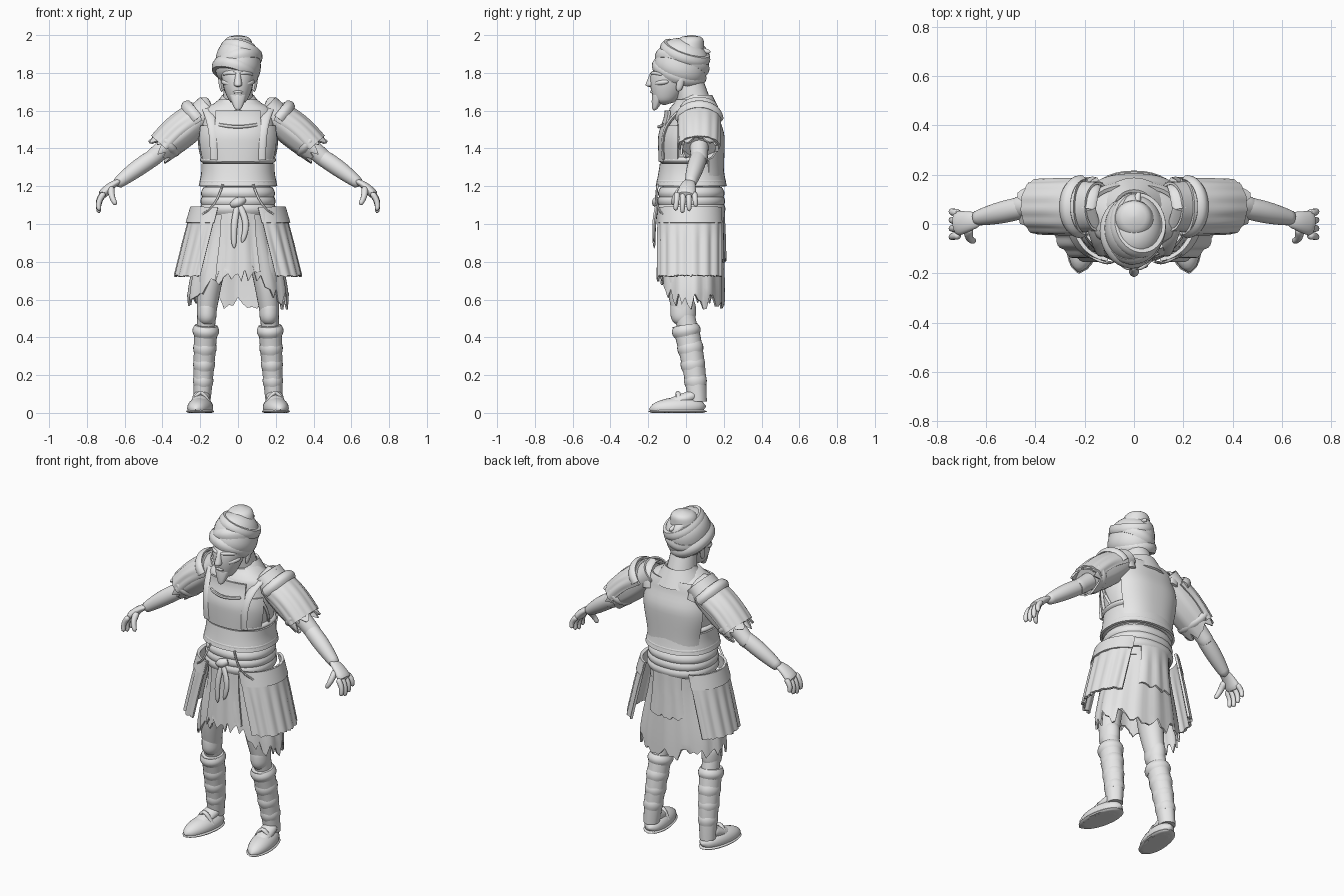
import bpy, bmesh, math, random
from mathutils import Vector

random.seed(4)
cube = bpy.data.objects.get("Cube")
if cube:
    bpy.data.objects.remove(cube, do_unlink=True)

clay = bpy.data.materials.new("light_grey")
clay.use_nodes = True
clay.diffuse_color = (0.8, 0.8, 0.8, 1)
clay.node_tree.nodes["Principled BSDF"].inputs["Base Color"].default_value = clay.diffuse_color

FRONT, BACK = -90, 90


def finish(name, verts, faces, thick):
    mesh = bpy.data.meshes.new(name)
    mesh.from_pydata(verts, [], faces)
    mesh.materials.append(clay)
    part = bpy.data.objects.new(name, mesh)
    bpy.context.collection.objects.link(part)
    bpy.ops.object.select_all(action="DESELECT")
    part.select_set(True)
    bpy.context.view_layer.objects.active = part
    if thick:
        solid = part.modifiers.new("thickness", "SOLIDIFY")
        solid.thickness, solid.offset = thick, 0
        bpy.ops.object.modifier_apply(modifier=solid.name)
    bm = bmesh.new()
    bm.from_mesh(part.data)
    bmesh.ops.recalc_face_normals(bm, faces=bm.faces)
    bm.to_mesh(part.data)
    bm.free()
    bpy.ops.object.shade_smooth_by_angle(angle=math.radians(45))


def limb(start, end, r_start, r_end, swell=0, squash=1, bend=(0, 0, 0), tips=0, count=14):
    """Stations of a tapering, bent tube; tips rounds off both ends."""
    stations = []
    for i in range(count + 1):
        f = i / count
        arch = math.sin(math.pi * f)
        r = r_start + (r_end - r_start) * f + swell * arch
        if tips:
            r *= math.sqrt(max(0.01, 1 - abs(2 * f - 1) ** tips))
        centre = Vector(start).lerp(Vector(end), f) + Vector(bend) * arch
        stations.append((centre, r, r * squash))
    return stations


# Height, half width and half depth of the trunk, down to the skirt hem
TRUNK = [(1.66, .1, .08), (1.6, .19, .12), (1.45, .2, .155), (1.25, .17, .15), (1.05, .18, .16), (.58, .26, .17)]


def body(top, bottom, gap=0, flare=0, swell=0, count=14):
    """Stations that follow the trunk at a distance."""
    stations = []
    for i in range(count + 1):
        f = i / count
        z = top + (bottom - top) * f
        for upper, lower in zip(TRUNK, TRUNK[1:]):
            if z >= lower[0]:
                break
        k = (upper[0] - z) / (upper[0] - lower[0])
        k = k * k * (3 - 2 * k)
        extra = gap + flare * f + swell * math.sin(math.pi * f)
        width, depth = [upper[n] + (lower[n] - upper[n]) * k + extra for n in (1, 2)]
        stations.append((Vector((0, .028, z)), width, depth))
    return stations


def loft(name, stations, n=24, level=False, facing=0, span=360, thick=0, jag=0,
         pleats=0, depth=.025, power=1, lift=0, pair=False):
    """Skin ellipses over stations; a span below a full turn makes a curved plate."""
    along = stations[-1][0] - stations[0][0]
    ref = Vector((0, 1, 0)) if abs(along.x) > 0.6 * along.length else Vector((1, 0, 0))
    cols = n if span == 360 else n + 1
    tears = [random.uniform(-jag, jag) for _ in range(cols)]
    last = len(stations) - 1
    verts, faces = [], []
    for i, (centre, ra, rb) in enumerate(stations):
        t = (stations[min(i + 1, last)][0] - stations[max(i - 1, 0)][0]).normalized()
        u = (ref - t * ref.dot(t)).normalized()
        v = t.cross(u)
        if level:
            u, v = Vector((1, 0, 0)), Vector((0, 1, 0))
        f = i / last
        for j in range(cols):
            angle = math.radians(facing + span * (j / n - 0.5))
            c, s = [math.copysign(abs(e) ** power, e) for e in (math.cos(angle), math.sin(angle))]
            r = 1 + depth * math.sin(pleats * angle) * min(1, 2 * f)
            p = centre + u * (c * r * ra) + v * (s * r * rb)
            if i == last:
                p += t * tears[j]
            p.z = max(0, p.z + lift * f * max(0, -s) ** 4)
            verts.append(p)
    for i in range(last):
        for j in range(n):
            k = (j + 1) % cols
            faces.append((i * cols + j, i * cols + k, (i + 1) * cols + k, (i + 1) * cols + j))
    if not thick:
        faces += [tuple(range(cols)), tuple(range(last * cols, len(verts)))]
    if pair:
        finish("left_" + name, verts, faces, thick)
        finish("right_" + name, [(-p.x, p.y, p.z) for p in verts], faces, thick)
    else:
        finish(name, verts, faces, thick)


def hoop(name, start, end, f, radius, width, swell, squash=1, **options):
    """A rolled ring around the line from start to end, at fraction f."""
    centre, axis = start.lerp(end, f), (end - start).normalized() * width
    loft(name, limb(centre - axis, centre + axis, radius, radius, swell, squash, count=6), **options)


# Joints of the left side
shoulder, cuff, elbow = Vector((.2, .07, 1.57)), Vector((.395, .07, 1.41)), Vector((.46, .07, 1.34))
wrist, knuckles = Vector((.645, .02, 1.21)), Vector((.715, 0, 1.155))
hip, knee, ankle = Vector((.11, .02, .95)), Vector((.165, -.015, .54)), Vector((.19, .06, .06))
gaiter_top = knee.lerp(ankle, .18)
wrap_low, wrap_top = Vector((0, -.06, 1.735)), Vector((0, .02, 1.975))

# Head and face
loft("neck", limb((0, .06, 1.58), (0, .01, 1.78), .09, .068, squash=1.1), level=True)
loft("skull", limb((0, -.05, 1.7), (0, -.04, 1.95), .1, .1, squash=1.25, tips=2), level=True)
loft("face", limb((0, -.115, 1.63), (0, -.07, 1.83), .038, .092, swell=.013, squash=1.23, tips=9), n=28, level=True)
loft("beard", limb((0, -.135, 1.7), (0, -.168, 1.6), .052, .012, squash=.8, swell=.004, tips=12), level=True, pleats=7, depth=.04)
loft("nose", limb((0, -.172, 1.81), (0, -.192, 1.725), .012, .024, squash=1.2, tips=7), n=14, level=True)
loft("mouth", limb((-.035, -.16, 1.695), (.035, -.16, 1.695), .007, .007, bend=(0, -.024, .005), tips=4), n=10)
loft("brow", limb((.01, -.182, 1.795), (.08, -.125, 1.79), .01, .009, bend=(0, -.012, .006), tips=4), n=10, pair=True)
loft("cheekbone", limb((.03, -.165, 1.74), (.08, -.09, 1.755), .012, .014, bend=(.01, -.012, 0), tips=4), n=10, pair=True)
loft("ear", limb((.085, -.04, 1.7), (.095, -.02, 1.79), .011, .014, squash=1.6, tips=3), n=12, level=True, pair=True)

# Wrapped head cloth with rolled folds, crown and knotted tail
loft("head_wrap", limb(wrap_low, wrap_top, .128, .112, squash=1.18, tips=2.8, count=20), n=32)
loft("wrap_crown", limb((0, 0, 1.88), (0, .03, 2), .098, .064, tips=5), n=28, level=True)
for i, radius in enumerate((.118, .118, .108)):
    lean = Vector((.04 * (-1) ** i, 0, 0))
    hoop("wrap_fold_%d" % (i + 1), wrap_low - lean, wrap_top + lean, .3 + .2 * i, radius, .03, .009, 1.18, n=32)
loft("wrap_tail", limb((-.03, .04, 1.96), (.02, .1, 1.83), .03, .02, squash=.6, bend=(0, .035, .01), tips=4), n=12)
loft("wrap_knot", limb((.01, .08, 1.92), (.02, .13, 1.91), .018, .01, tips=4), n=10)

# Trunk and neckline
loft("torso", body(1.66, 1, count=30), n=36, level=True, power=.88)
loft("neck_cloth", limb((0, .06, 1.68), (0, .04, 1.58), .078, .15, squash=.95), n=28, level=True, thick=.012)

# Cuirass plates and straps
loft("chest_plate", body(1.52, 1.34, .01), level=True, facing=FRONT, span=136, thick=.016, power=.88)
loft("bib_plate", body(1.6, 1.33, .014), level=True, facing=FRONT, span=64, thick=.014, power=.88)
loft("bib_edge", limb((-.1, -.115, 1.525), (.1, -.115, 1.525), .009, .009, bend=(0, -.028, -.01)), n=8)
loft("back_plate", body(1.62, 1.25, .014), level=True, facing=BACK, span=124, thick=.016, power=.8)
loft("chest_rim", body(1.355, 1.32, .004, swell=.016, count=6), n=36, level=True, power=.88)
loft("waist_plate", body(1.32, 1.2, .008, flare=.022), n=40, level=True, thick=.014, power=.88)
loft("waist_rim", body(1.245, 1.205, .018, swell=.016, count=6), n=36, level=True, power=.88)
loft("front_strap", limb((.125, -.12, 1.34), (.185, .06, 1.66), .022, .03, squash=.35, bend=(-.018, -.068, .025)), n=12, pair=True)
loft("back_strap", limb((.185, .06, 1.66), (.15, .165, 1.54), .03, .025, squash=.35, bend=(0, .025, .025)), n=12, pair=True)
loft("side_tie", limb((.185, -.05, 1.52), (.185, .03, 1.34), .008, .008, bend=(.018, 0, 0)), n=8, pair=True)

# Shoulder guards over torn sleeves, with rolled bindings
reach = (cuff - shoulder).normalized()
loft("sleeve", limb(shoulder - reach * .07, cuff + reach * .025, .095, .094, squash=.78, swell=.005, bend=(-.005, 0, -.005)),
     n=32, thick=.01, jag=.026, pleats=8, pair=True)
loft("shoulder_guard", limb(shoulder, cuff, .11, .104, squash=.75, bend=(.008, 0, .01)),
     n=40, facing=BACK, span=210, thick=.014, pleats=12, pair=True)
hoop("shoulder_rim", shoulder, cuff, .08, .108, .025, .014, .9, facing=BACK, span=180, thick=.012, pair=True)
hoop("sleeve_binding", shoulder, cuff, .88, .098, .026, .016, .76, n=28, pair=True)

# Arms and hands
loft("upper_arm", limb(shoulder.lerp(elbow, .5), elbow + reach * .03, .053, .043, tips=12), pair=True)
loft("forearm", limb(elbow - reach * .03, wrist + reach * .01, .044, .027, swell=.008, bend=(0, 0, .004), tips=20), pair=True)
loft("palm", limb(wrist - reach * .03, knuckles + reach * .015, .028, .055, squash=.5, bend=(0, 0, .012), tips=8), n=18, pair=True)
for i in range(4):
    root = knuckles + Vector((-.008, .03 * i - .046, .012))
    length = .085 + .025 * math.sin(i + .5)
    loft("finger_%d" % (i + 1), limb(root, root + Vector((.028, root.y * .2, -length)), .017, .012,
                                     bend=(.014, 0, 0), tips=8), n=10, pair=True)
loft("thumb", limb((.67, -.015, 1.195), (.645, -.07, 1.1), .02, .012, bend=(.01, -.012, 0), tips=8), n=10, pair=True)

# Sash rolls, knot, hanging ends and cords
for i in range(3):
    z = 1.165 - .042 * i
    loft("sash_roll_%d" % (i + 1), body(z + .03, z - .03, .01, swell=.012, count=6), n=36, level=True, power=.9)
loft("sash_knot", limb((-.035, -.145, 1.1), (.035, -.145, 1.13), .014, .014, swell=.012, bend=(0, -.01, 0)), n=12)
for side in (-1, 1):
    loft("sash_end_%d" % (1 if side < 0 else 2),
         limb((0, -.152, 1.11), (.02 * side, -.168, .885 + .015 * side), .015, .011, swell=.004, squash=.6,
              bend=(.02 * side + .01, -.008, 0), tips=10), n=10)
loft("cord", limb((.08, -.15, 1.21), (.19, -.12, 1.05), .006, .006, bend=(-.01, -.02, -.02)), n=8, pair=True)

# Torn skirt, apron and back flap
loft("skirt", body(1.09, .59), n=64, level=True, thick=.01, jag=.045, pleats=13, lift=.18)
loft("apron", body(1.08, .73, .01), n=14, level=True, facing=FRONT, span=56, thick=.01, jag=.045, pleats=17)
loft("back_flap", body(1.08, .81, .012), n=14, level=True, facing=BACK, span=60, thick=.01, jag=.02, pleats=17)

# Pleated hip guards with a plain top band
guard_top, guard_hem = Vector((.1, .025, 1.09)), Vector((.19, .025, .725))
loft("hip_guard", limb(guard_top, guard_hem, .14, .14, squash=1.2), n=56, level=True, facing=-8, span=156,
     thick=.014, jag=.006, pleats=16, depth=.03, pair=True)
loft("hip_guard_band", limb(guard_top, guard_top.lerp(guard_hem, .23), .146, .15, squash=1.13), n=28, level=True,
     facing=-8, span=160, thick=.014, pair=True)

# Legs with wrapped gaiters
loft("thigh", limb(hip, knee, .09, .052, squash=1.15, bend=(.005, -.03, 0)), level=True, pair=True)
loft("kneecap", limb(knee + Vector((0, 0, .08)), knee - Vector((0, 0, .08)), .052, .052, squash=1.3, tips=3), level=True, pair=True)
loft("shin", limb(knee, ankle, .05, .038, squash=1.15, bend=(0, .015, 0)), level=True, pair=True)
loft("gaiter", limb(gaiter_top, ankle, .062, .044, swell=.002, squash=1.12, bend=(0, .008, 0)),
     level=True, pleats=5, depth=.02, pair=True)
hoop("gaiter_cuff", gaiter_top, ankle, .05, .06, .03, .011, 1.08, pair=True)
for i in range(3):
    hoop("leg_wrap_%d" % (i + 1), gaiter_top + Vector((0, .007, 0)), ankle + Vector((0, .007, 0)), .28 + .22 * i,
         .056 - .004 * i, .03, .006, 1.12, pair=True)

# Shoes with soles and straps
loft("shoe", limb((.178, .105, .035), (.225, -.195, .02), .043, .036, swell=.026, squash=.85, tips=5), n=20, pair=True)
loft("instep", limb((.19, .06, .1), (.208, -.1, .04), .046, .045, squash=.7, tips=6), n=18, pair=True)
loft("sole", limb((.178, .11, .008), (.225, -.2, .008), .046, .04, swell=.028, squash=.25, tips=5), n=16, pair=True)
loft("shoe_strap", limb((.145, -.035, .04), (.25, -.03, .04), .013, .013, squash=.8, bend=(0, -.01, .065)), n=10, pair=True)
